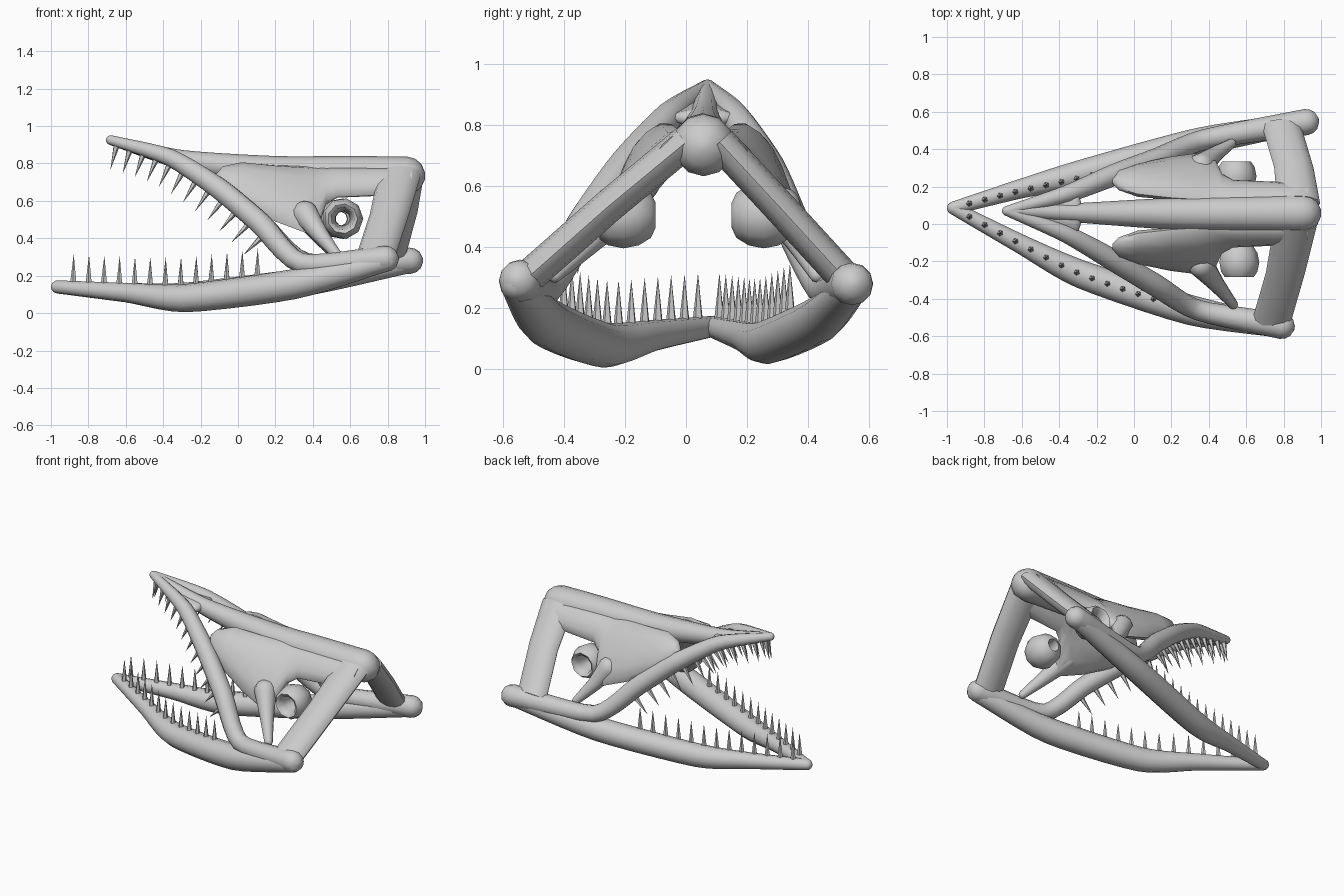
import bpy, bmesh, math
from mathutils import Vector as V

if "Cube" in bpy.data.objects:
    bpy.data.objects.remove(bpy.data.objects["Cube"])

MID = 0.055  # y of the skull roof line


def finish(name, bm, smooth=True):
    bmesh.ops.recalc_face_normals(bm, faces=bm.faces)
    me = bpy.data.meshes.new(name)
    bm.to_mesh(me)
    bm.free()
    ob = bpy.data.objects.new(name, me)
    bpy.context.collection.objects.link(ob)
    if smooth:
        bpy.ops.object.select_all(action='DESELECT')
        ob.select_set(True)
        bpy.context.view_layer.objects.active = ob
        bpy.ops.object.shade_smooth_by_angle(angle=math.radians(50))
    return ob


def loft(name, sections, n=12, closed=False):
    """Skin elliptical sections (centre, half axis, half axis); closed joins last to first."""
    bm = bmesh.new()
    rings = []
    for c, u, w in sections:
        rings.append([bm.verts.new(c + u * math.cos(2 * math.pi * i / n) + w * math.sin(2 * math.pi * i / n))
                      for i in range(n)])
    for a, b in zip(rings, rings[1:] + (rings[:1] if closed else [])):
        for i in range(n):
            j = (i + 1) % n
            bm.faces.new((a[i], a[j], b[j], b[i]))
    if not closed:
        bm.faces.new(rings[0])
        bm.faces.new(rings[-1])
    return finish(name, bm)


def sample(pts, steps=5):
    """Smooth path through (x, y, z, radius) points."""
    P = [V(p) for p in pts]
    P = [2 * P[0] - P[1]] + P + [2 * P[-1] - P[-2]]
    out = []
    for k in range(1, len(P) - 2):
        a, b, c, d = P[k - 1:k + 3]
        m0, m1 = (c - a) * 0.35, (d - b) * 0.35
        for s in range(steps):
            t = s / steps
            out.append(b * (2*t**3 - 3*t*t + 1) + m0 * (t**3 - 2*t*t + t)
                       + c * (3*t*t - 2*t**3) + m1 * (t**3 - t*t))
    return out + [P[-2]]


def tube(name, pts, flat=1.0):
    path = sample(pts)
    secs = []
    last = len(path) - 1
    for i, p in enumerate(path):
        d = (path[min(i + 1, last)] - path[max(i - 1, 0)]).xyz.normalized()
        side = d.cross(V((0, 0, 1))).normalized()
        up = side.cross(d)
        # rounded ends
        angs = [0]
        if i == 0:
            angs = [-80, -50, -25, 0]
        elif i == last:
            angs = [0, 25, 50, 80]
        for a in map(math.radians, angs):
            r = p.w * math.cos(a)
            secs.append((p.xyz + d * p.w * flat * math.sin(a), side * r, up * r * flat))
    return loft(name, secs)


def at_x(path, x):
    for a, b in zip(path, path[1:]):
        if a.x <= x <= b.x:
            return a.lerp(b, (x - a.x) / (b.x - a.x))
    return path[-1]


def tooth(bm, base, direction, length, r=0.017, n=5):
    d = direction.normalized()
    u = d.orthogonal().normalized()
    w = d.cross(u)
    ring = [bm.verts.new(base + r * (u * math.cos(2 * math.pi * i / n) + w * math.sin(2 * math.pi * i / n)))
            for i in range(n)]
    tip = bm.verts.new(base + d * length)
    bm.faces.new(ring)
    for i in range(n):
        bm.faces.new((ring[i], ring[(i + 1) % n], tip))


# paths of the two jaws on each side: x, y, z, radius
lower = {
    'right': [(-.965, .085, .14, .035), (-.6, -.11, .11, .052), (-.28, -.27, .08, .075),
              (.3, -.46, .155, .08), (.80, -.555, .28, .055)],
    'left': [(-.965, .085, .14, .035), (-.6, .19, .11, .052), (-.28, .27, .09, .073),
             (.35, .44, .165, .075), (.92, .545, .27, .055)]}
upper = {
    'right': [(-.68, .07, .925, .026), (-.36, -.055, .83, .047), (-.1, -.2, .665, .058),
              (.12, -.33, .48, .06), (.34, -.46, .265, .055), (.79, -.545, .29, .07)],
    'left': [(-.68, .07, .925, .026), (-.36, .16, .83, .047), (-.1, .265, .665, .058),
             (.12, .345, .48, .06), (.37, .45, .265, .055), (.92, .545, .28, .07)]}

for side in ('right', 'left'):
    tube('lower_jaw_' + side, lower[side])
    tube('upper_jaw_' + side, upper[side])

    # lower teeth stand upright
    bm = bmesh.new()
    path = sample(lower[side])
    for k in range(13):
        p = at_x(path, -.88 + k * .082)
        inset = -.035 * k / 12 if side == 'left' else 0
        tooth(bm, p.xyz + V((0, inset, p.w * .85)), V((0.01, 0, 1)), .15)
    finish('lower_teeth_' + side, bm, False)

    # upper teeth lean further forward toward the back
    bm = bmesh.new()
    path = sample(upper[side])
    for k in range(12):
        t = k / 11
        p = at_x(path, -.645 + k * .073)
        d = V((-.25 - .45 * t, 0, -1 + .3 * t)).normalized()
        tooth(bm, p.xyz + d * p.w * .8, d, .13)
    finish('upper_teeth_' + side, bm, False)

# skull roof beam and palate
tube('skull_roof', [(-.68, .07, .925, .026), (-.3, .06, .82, .052), (.2, .055, .755, .085),
                    (.6, .055, .745, .095), (.90, .058, .735, .102)])
tube('palate', [(-.62, .065, .895, .03), (-.45, .06, .855, .075), (-.31, .06, .825, .105)], .3)

# cheek plates: x, top y, top z, bottom y, bottom z, half thickness
cheek = [(-.115, -.11, .745, -.13, .72, .012), (-.08, -.08, .78, -.17, .67, .04),
         (.02, -.05, .805, -.20, .58, .06), (.2, -.03, .79, -.24, .49, .062),
         (.36, -.02, .785, -.265, .43, .055), (.42, -.01, .78, -.265, .43, .045),
         (.47, 0, .775, -.15, .58, .045), (.53, 0, .775, -.115, .62, .045),
         (.75, 0, .775, -.105, .63, .045), (.93, 0, .77, -.10, .66, .035)]
for side, s in (('right', 1), ('left', -1)):
    def m(x, y, z):
        return V((x, y if s > 0 else 2 * MID - y, z))
    secs = []
    for x, ty, tz, by, bz, h in cheek:
        a, b = m(x, ty, tz), m(x, by, bz)
        u = (a - b) / 2
        secs.append(((a + b) / 2, u, V((0, -u.z, u.y)).normalized() * h))
    loft('cheek_plate_' + side, secs)

# thin cheek prongs down to the jaw
tube('cheek_prong_right', [(.36, -.22, .53, .07), (.44, -.32, .42, .045), (.53, -.43, .31, .026)])
tube('cheek_prong_left', [(.36, .31, .53, .07), (.43, .37, .42, .045), (.52, .43, .31, .026)])

# broad flat struts from the roof to the jaw joints
struts = {'right': ((.865, .0, .745), (.81, -.26, .53), (.735, -.52, .30)),
          'left': ((.88, .11, .745), (.855, .30, .54), (.79, .52, .30))}
for side, pts in struts.items():
    P = [V(p) for p in pts]
    d = (P[2] - P[0]).normalized()
    w = d.cross(V((1, 0, 0))).normalized()
    loft('jaw_strut_' + side, [(p, V((k, 0, 0)), w * .055) for p, k in zip(P, (.115, .105, .105))])

# pierced eyeballs, turned from a closed profile of radius and outward depth
profile = [(.042, -.095), (.075, -.08), (.1, -.04), (.11, .01), (.1, .06), (.08, .088),
           (.062, .078), (.055, .04), (.042, -.02), (.038, -.07)]
for side, c, s in (('right', (.56, -.195, .505), -1), ('left', (.545, .245, .505), 1)):
    loft('eye_' + side, [(V(c) + V((0, s * d, 0)), V((r, 0, 0)), V((0, 0, r))) for r, d in profile], 9, True)
